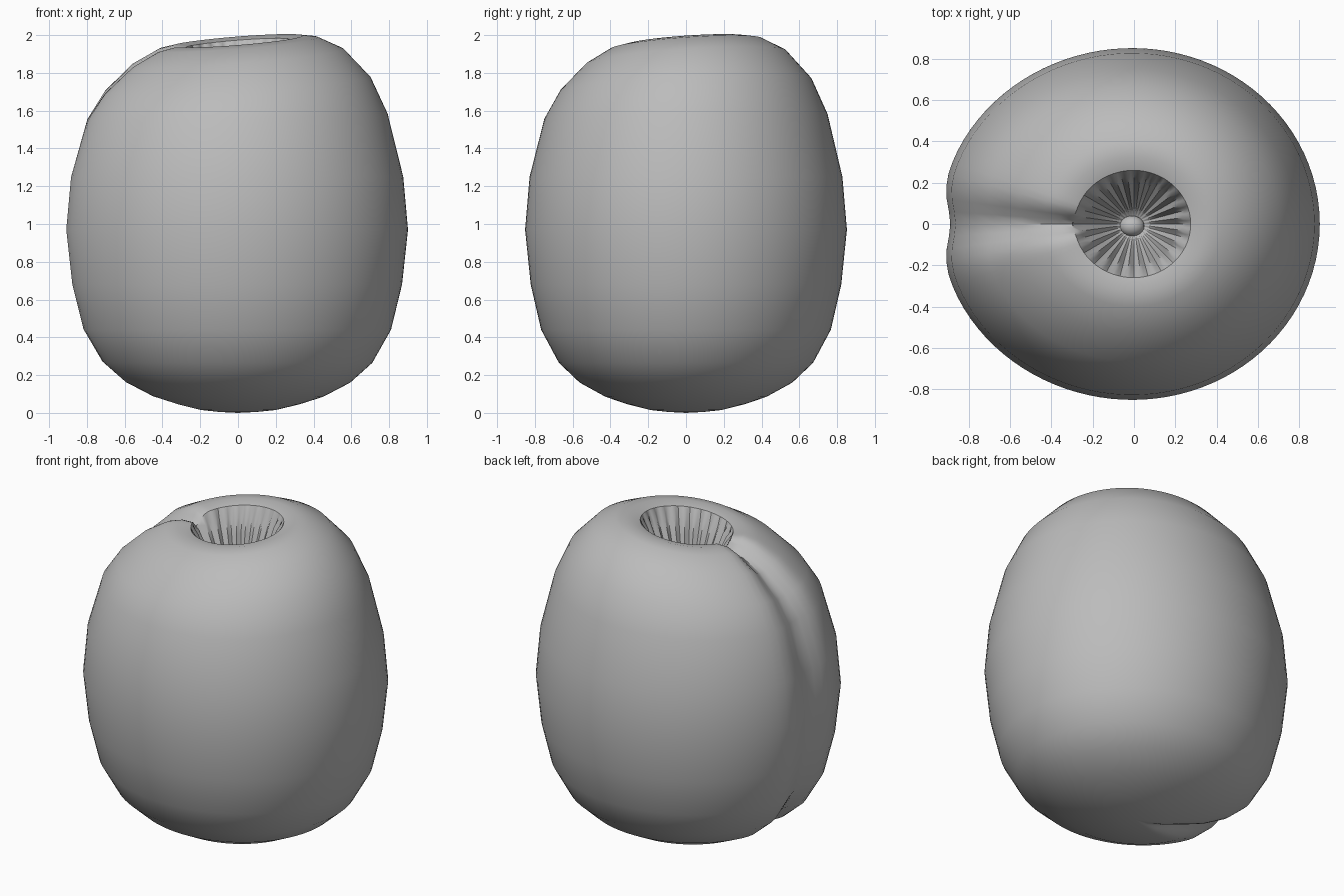
import bpy, bmesh, math
from mathutils import Vector

cube = bpy.data.objects.get("Cube")
if cube:
    bpy.data.objects.remove(cube, do_unlink=True)

SEGMENTS = 96
PLEATS = 24
HALF_X, HALF_Y = 0.9, 0.85

# One plain colour
grey = bpy.data.materials.new("plain grey")
grey.use_nodes = True
colour = (0.5, 0.5, 0.5, 1)
grey.diffuse_color = colour
grey.node_tree.nodes["Principled BSDF"].inputs["Base Color"].default_value = colour

# Profile from the base up to the rim (relative radius, height)
outside = [(0.11, 0.005), (0.22, 0.015), (0.36, 0.045), (0.5, 0.085), (0.66, 0.16),
           (0.79, 0.265), (0.9, 0.44), (0.965, 0.68), (1, 0.97), (0.972, 1.25),
           (0.88, 1.57), (0.78, 1.74), (0.62, 1.885), (0.47, 1.955), (0.38, 1.97),
           (0.305, 1.955)]
# Funnel from the rim down to its floor
funnel = [(0.27, 1.89), (0.23, 1.8), (0.18, 1.69), (0.12, 1.57), (0.06, 1.5)]
profile = outside + funnel


def smooth_step(low, high, value):
    t = min(max((value - low) / (high - low), 0), 1)
    return t * t * (3 - 2 * t)


def surface_point(index, angle):
    """Point on the skin, with the ridged side, the groove, pleats and tilted top."""
    s, z = profile[index]
    inside = index >= len(outside)
    delta = abs(angle - math.pi)
    radius = s * HALF_X * HALF_Y / math.hypot(HALF_Y * math.cos(angle), HALF_X * math.sin(angle))
    radius += 0.04 * s * math.exp(-(delta / 0.9) ** 2)
    groove = math.exp(-(delta / 0.15) ** 2)
    if inside:
        # Pleats die out at the floor
        radius *= 1 + 0.05 * math.cos(PLEATS * angle)
        radius += 0.04 * groove * smooth_step(1.6, 1.95, z)
    else:
        # Sink the groove along the profile's normal
        before = profile[max(index - 1, 0)]
        after = profile[min(index + 1, len(outside) - 1)]
        normal = Vector((after[1] - before[1], before[0] - after[0])).normalized()
        depth = 0.05 + 0.03 * smooth_step(1.3, 1.9, z) + 0.02 * (1 - smooth_step(0.1, 0.4, z))
        depth *= groove * smooth_step(0.1, 0.4, s)
        radius -= normal.x * depth
        z -= normal.y * depth
    x, y = radius * math.cos(angle), radius * math.sin(angle)
    z += smooth_step(1.4, 1.95, z) * (0.08 * x + 0.07 * y)
    return x, y, z


# Fruit body: rings bridged along the profile
bm = bmesh.new()
rings = [[bm.verts.new(surface_point(i, math.tau * k / SEGMENTS)) for k in range(SEGMENTS)]
         for i in range(len(profile))]
for low, high in zip(rings, rings[1:]):
    for k in range(SEGMENTS):
        n = (k + 1) % SEGMENTS
        bm.faces.new((low[k], low[n], high[n], high[k]))

# Close the base and the funnel floor with fans
for ring, height in ((rings[0], 0), (rings[-1], 1.48)):
    centre = bm.verts.new((0, 0, height))
    for k in range(SEGMENTS):
        bm.faces.new((ring[k], ring[(k + 1) % SEGMENTS], centre))
bmesh.ops.recalc_face_normals(bm, faces=bm.faces)
mesh = bpy.data.meshes.new("fruit_body")
bm.to_mesh(mesh)
bm.free()
body = bpy.data.objects.new("fruit_body", mesh)
bpy.context.collection.objects.link(body)

# Small core at the bottom of the funnel
bpy.ops.mesh.primitive_uv_sphere_add(segments=24, ring_count=12, radius=1, location=(-0.01, -0.01, 1.5))
core = bpy.context.object
core.name = "funnel_core"
core.scale = (0.06, 0.05, 0.05)

# Smooth shading with a crisp rim
for part in (body, core):
    part.data.materials.append(grey)
    bpy.ops.object.select_all(action="DESELECT")
    part.select_set(True)
    bpy.context.view_layer.objects.active = part
    bpy.ops.object.shade_smooth_by_angle(angle=math.radians(40))
